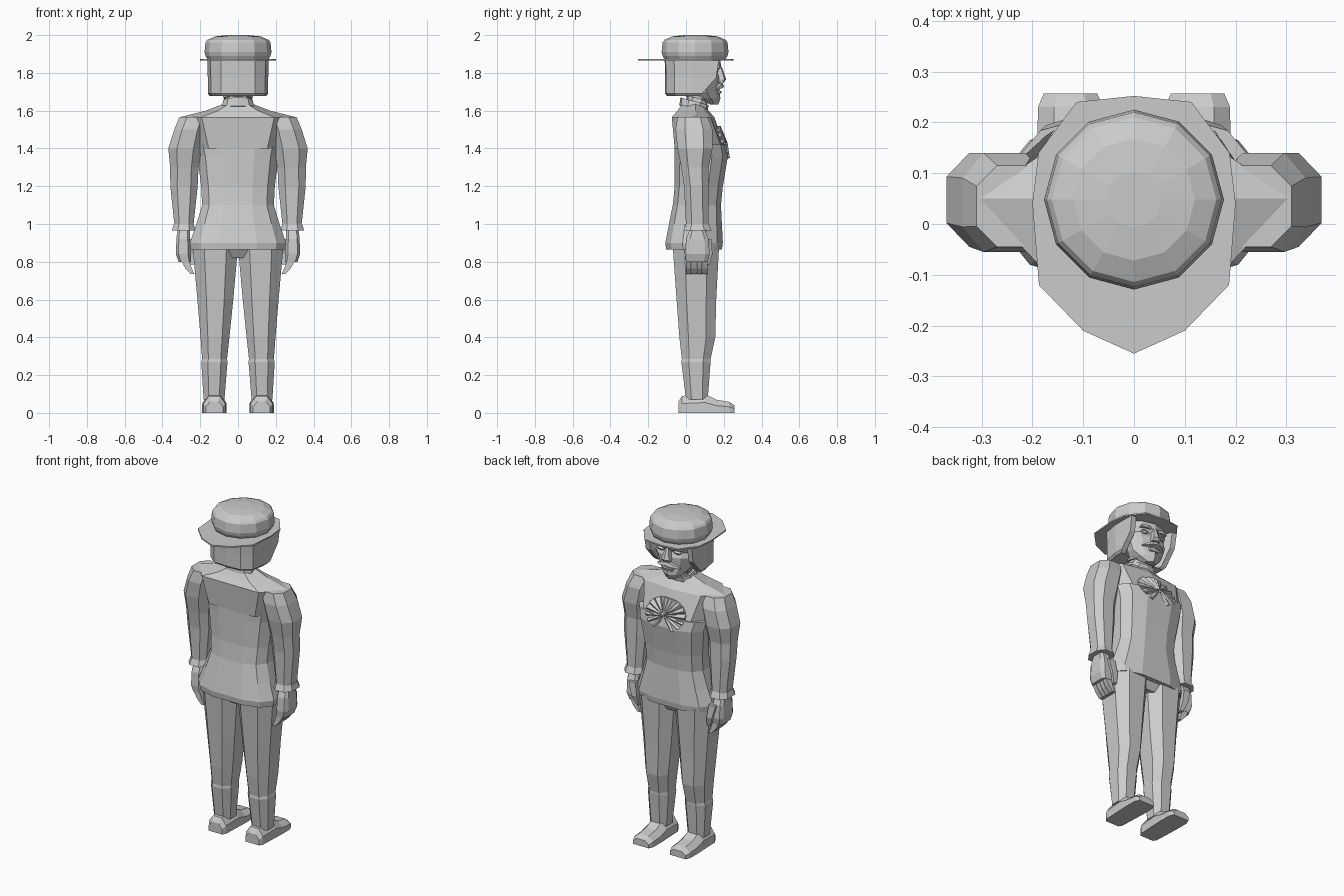
import bpy, bmesh, math
from mathutils import Vector

cube = bpy.data.objects.get("Cube")
if cube:
    bpy.data.objects.remove(cube, do_unlink=True)

grey = bpy.data.materials.new("plain grey")
grey.use_nodes = True
grey.diffuse_color = (0.6, 0.6, 0.6, 1)
grey.node_tree.nodes["Principled BSDF"].inputs["Base Color"].default_value = grey.diffuse_color


def finish(name, bm):
    bmesh.ops.recalc_face_normals(bm, faces=bm.faces)
    mesh = bpy.data.meshes.new(name)
    bm.to_mesh(mesh)
    bm.free()
    mesh.materials.append(grey)
    bpy.context.collection.objects.link(bpy.data.objects.new(name, mesh))


def skin(name, *rings):
    """Bridge closed rings of points and cap both ends."""
    bm = bmesh.new()
    rows = [[bm.verts.new(point) for point in ring] for ring in rings]
    count = len(rows[0])
    for low, high in zip(rows, rows[1:]):
        for i in range(count):
            j = (i + 1) % count
            bm.faces.new((low[i], low[j], high[j], high[i]))
    bm.faces.new(rows[0])
    bm.faces.new(rows[-1])
    finish(name, bm)


def section(z, width, back, front, x=0, sides=8, boxy=0.8, tilt=0):
    """Level rounded-box ring; a tilt lowers its front and raises its back."""
    ring = []
    reach = math.cos(math.pi / sides)
    for i in range(sides):
        angle = 2 * math.pi * (i + 0.5) / sides
        across, along = math.cos(angle) / reach, math.sin(angle) / reach
        across = math.copysign(min(1, abs(across)) ** boxy, across)
        along = math.copysign(min(1, abs(along)) ** boxy, along)
        ring.append((x + across * width / 2,
                     (back + front) / 2 + along * (front - back) / 2,
                     z - tilt * along))
    return ring


def mirrored(half):
    """Complete a half outline by mirroring it across the centre line."""
    return half + [(-x, other) for x, other in reversed(half) if x]


def level(half, z):
    return [(x, y, z) for x, y in mirrored(half)]


# Jacket body: flared hem, waist, chest
def jacket_ring(**size):
    return section(sides=12, boxy=0.7, **size)


skin("jacket",
     jacket_ring(z=0.865, width=0.5, back=-0.105, front=0.19),
     jacket_ring(z=0.9, width=0.51, back=-0.11, front=0.195),
     jacket_ring(z=1, width=0.44, back=-0.09, front=0.19),
     jacket_ring(z=1.1, width=0.38, back=-0.07, front=0.185),
     jacket_ring(z=1.2, width=0.39, back=-0.06, front=0.195),
     jacket_ring(z=1.36, width=0.43, back=-0.06, front=0.222),
     jacket_ring(z=1.42, width=0.46, back=-0.06, front=0.21))


# Pointed shoulder yoke rising to the neck
def yoke_ring(z, tip, back, front):
    corner = tip * 0.62
    return level([(0, back), (corner, back), (tip, 0.05), (corner, front - 0.02), (0, front)], z)


skin("shoulder_yoke",
     yoke_ring(z=1.4, tip=0.25, back=-0.06, front=0.21),
     yoke_ring(z=1.565, tip=0.31, back=-0.075, front=0.15),
     yoke_ring(z=1.6, tip=0.17, back=-0.045, front=0.12),
     yoke_ring(z=1.635, tip=0.08, back=-0.02, front=0.1))

# Pleated chest frill: fans of thin raised folds
bm = bmesh.new()
folds = 8
for side in (-1, 1):
    for fold in range(folds):
        hub = bm.verts.new((0, 0.22, 1.43))
        rim = []
        for step, lift in ((0, 0), (0.45, 0.018), (0.9, 0)):
            angle = math.pi * ((fold + step) / folds - 0.4)
            x, rise = 0.13 * math.cos(angle), 0.09 * math.sin(angle)
            surface = 0.22 - 0.4 * max(0, rise + 0.05) - x / 10
            rim.append(bm.verts.new((side * x, surface + lift, 1.43 + rise)))
        first, ridge, last = rim
        for corners in ((hub, first, ridge), (hub, ridge, last),
                        (first, last, ridge), (hub, last, first)):
            bm.faces.new(corners)
finish("chest_frill", bm)

# Trouser seat
skin("trouser_seat",
     section(z=0.82, width=0.16, back=-0.03, front=0.14, sides=12),
     section(z=0.88, width=0.45, back=-0.07, front=0.17, sides=12))


def arm_and_leg(side, label):
    def ring(x, **size):
        return section(x=side * x, **size)

    # Sleeve with its shoulder cap and flared cuff
    skin(label + "_sleeve",
         ring(x=0.286, z=0.99, width=0.1, back=0, front=0.12),
         ring(x=0.286, z=1.2, width=0.145, back=-0.01, front=0.12),
         ring(x=0.284, z=1.3, width=0.15, back=-0.025, front=0.12),
         ring(x=0.28, z=1.4, width=0.178, back=-0.045, front=0.14),
         ring(x=0.255, z=1.5, width=0.165, back=-0.055, front=0.14),
         ring(x=0.23, z=1.567, width=0.16, back=-0.045, front=0.115))
    skin(label + "_cuff",
         ring(x=0.288, z=0.965, width=0.124, back=-0.015, front=0.135),
         ring(x=0.287, z=1, width=0.105, back=0, front=0.12))

    # Hand: palm, curled fingers and thumb
    skin(label + "_palm",
         ring(x=0.282, z=0.8, width=0.065, back=0, front=0.115, boxy=0.5),
         ring(x=0.289, z=0.84, width=0.078, back=-0.005, front=0.125, boxy=0.5),
         ring(x=0.29, z=0.92, width=0.073, back=0, front=0.12, boxy=0.5),
         ring(x=0.288, z=0.97, width=0.065, back=0.02, front=0.1, boxy=0.5))
    for finger in range(4):
        edges = dict(back=finger * 0.029, front=finger * 0.029 + 0.026, sides=4)
        skin("%s_finger_%s" % (label, "abcd"[finger]),
             ring(x=0.24, z=0.735, width=0.02, **edges),
             ring(x=0.262, z=0.765, width=0.033, **edges),
             ring(x=0.288, z=0.825, width=0.047, **edges))
    skin(label + "_thumb",
         ring(x=0.24, z=0.785, width=0.022, back=0.1, front=0.125, sides=4),
         ring(x=0.254, z=0.84, width=0.036, back=0.1, front=0.14, sides=4),
         ring(x=0.272, z=0.92, width=0.045, back=0.07, front=0.135, sides=4))

    # Trouser leg with a seam below the knee
    skin(label + "_trouser_leg",
         ring(x=0.127, z=0.07, width=0.11, back=0, front=0.115),
         ring(x=0.125, z=0.27, width=0.139, back=-0.025, front=0.13),
         ring(x=0.124, z=0.285, width=0.132, back=-0.022, front=0.13),
         ring(x=0.122, z=0.4, width=0.153, back=-0.035, front=0.155),
         ring(x=0.12, z=0.6, width=0.19, back=-0.05, front=0.16),
         ring(x=0.12, z=0.88, width=0.24, back=-0.07, front=0.175))

    # Shoe: arched rings running from heel to toe
    def shoe_ring(y, width, top):
        half = [(width / 2, 0), (width / 2, top * 0.55), (width / 4, top)]
        return [(side * 0.125 + x, y, z) for x, z in mirrored(half)]

    skin(label + "_shoe",
         shoe_ring(y=-0.04, width=0.09, top=0.06),
         shoe_ring(y=-0.02, width=0.115, top=0.09),
         shoe_ring(y=0.1, width=0.125, top=0.1),
         shoe_ring(y=0.16, width=0.13, top=0.07),
         shoe_ring(y=0.23, width=0.128, top=0.058),
         shoe_ring(y=0.257, width=0.105, top=0.04))


# Facial features that come in pairs
def face_side(side, label):
    def ring(x, **size):
        return section(x=side * x, sides=6, **size)

    skin(label + "_eye",
         ring(x=0.055, z=1.795, width=0.03, back=0.14, front=0.165),
         ring(x=0.055, z=1.806, width=0.05, back=0.14, front=0.172),
         ring(x=0.055, z=1.816, width=0.03, back=0.14, front=0.165))
    skin(label + "_brow",
         ring(x=0.055, z=1.825, width=0.07, back=0.14, front=0.182),
         ring(x=0.053, z=1.838, width=0.065, back=0.14, front=0.187))

    def moustache_ring(x, y, z, size):
        return [(side * x, y + size * along, z + size * up)
                for along, up in ((-1, -1), (1, -0.6), (0.5, 0.8), (-1, 1))]

    skin(label + "_moustache",
         moustache_ring(x=0, y=0.187, z=1.735, size=0.014),
         moustache_ring(x=0.035, y=0.182, z=1.728, size=0.013),
         moustache_ring(x=0.075, y=0.163, z=1.715, size=0.005))


for side, label in ((1, "left"), (-1, "right")):
    arm_and_leg(side, label)
    face_side(side, label)

# Neck with a tilted collar
skin("neck",
     section(z=1.58, width=0.14, back=-0.015, front=0.1, sides=10),
     section(z=1.72, width=0.125, back=0.015, front=0.13, sides=10))
skin("collar",
     section(z=1.605, width=0.175, back=-0.035, front=0.11, sides=10, tilt=0.02),
     section(z=1.65, width=0.155, back=-0.03, front=0.12, sides=10, tilt=0.02))
skin("neck_band",
     section(z=1.665, width=0.15, back=-0.005, front=0.125, sides=10, tilt=0.012),
     section(z=1.685, width=0.155, back=-0.005, front=0.13, sides=10, tilt=0.012))


# Hair: straight bob with a slanted front edge
def hair_ring(z, side, front):
    back = 0.05 - side
    return level([(0, back), (side * 0.56, back + 0.005), (side * 0.9, back + 0.05),
                  (side, 0.03), (side, front), (side * 0.8, front), (side * 0.56, 0.06)], z)


skin("hair",
     hair_ring(z=1.678, side=0.15, front=0.07),
     hair_ring(z=1.69, side=0.16, front=0.085),
     hair_ring(z=1.775, side=0.16, front=0.16),
     hair_ring(z=1.87, side=0.163, front=0.175))


# Face: tapering to a pointed chin
def face_ring(z, half, front, back=0.04):
    return level([(0, back), (half, back), (half, (back + front) / 2),
                  (half * 0.6, front - 0.02), (0, front)], z)


skin("face",
     face_ring(z=1.633, half=0.03, front=0.172, back=0.125),
     face_ring(z=1.665, half=0.07, front=0.182, back=0.08),
     face_ring(z=1.7, half=0.1, front=0.178),
     face_ring(z=1.775, half=0.13, front=0.182),
     face_ring(z=1.805, half=0.13, front=0.168),
     face_ring(z=1.83, half=0.13, front=0.186),
     face_ring(z=1.87, half=0.13, front=0.182))
skin("nose",
     section(z=1.75, width=0.048, back=0.16, front=0.2, sides=6),
     section(z=1.765, width=0.054, back=0.16, front=0.213, sides=6),
     section(z=1.83, width=0.02, back=0.16, front=0.19, sides=6))
skin("lower_lip",
     section(z=1.69, width=0.06, back=0.16, front=0.185, sides=6),
     section(z=1.705, width=0.07, back=0.16, front=0.19, sides=6))


# Hat: faceted domed crown over a flat brim longest at one end
def crown_ring(z, radius, sides=12):
    turns = [2 * math.pi * i / sides for i in range(sides)]
    return [(radius * math.sin(a), 0.048 - radius * math.cos(a), z) for a in turns]


skin("hat_crown",
     crown_ring(z=1.87, radius=0.16), crown_ring(z=1.89, radius=0.172),
     crown_ring(z=1.91, radius=0.177), crown_ring(z=1.962, radius=0.172),
     crown_ring(z=1.975, radius=0.162), crown_ring(z=1.993, radius=0.12),
     crown_ring(z=2, radius=0.055))
brim = [(0, -0.255), (0.1, -0.21), (0.187, -0.12), (0.2, 0.04),
        (0.188, 0.14), (0.113, 0.24), (0, 0.252)]
skin("hat_brim", level(brim, 1.866), level(brim, 1.874))
